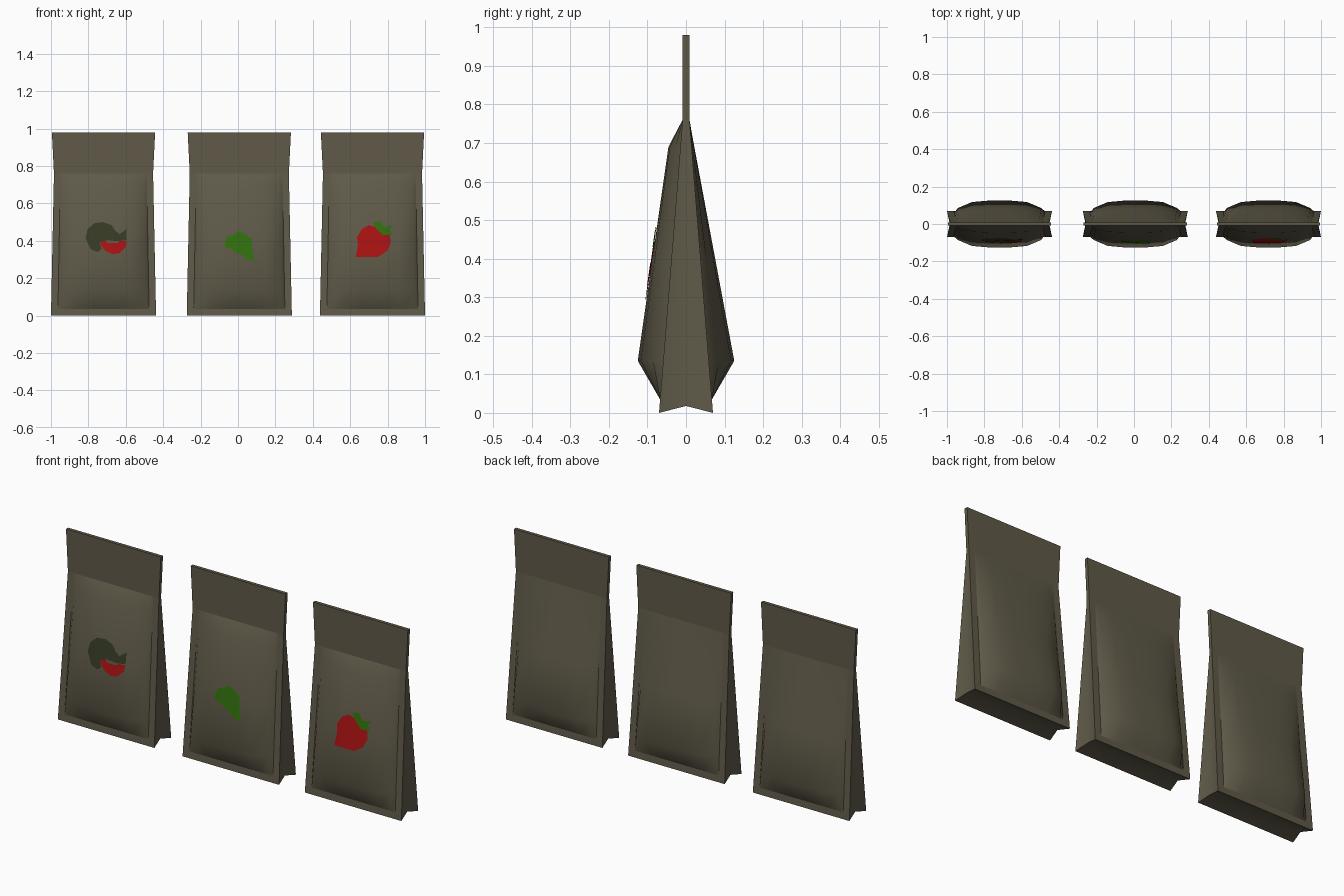
import bpy, bmesh

cube = bpy.data.objects.get("Cube")
if cube:
    bpy.data.objects.remove(cube, do_unlink=True)


def material(name, rgb):
    m = bpy.data.materials.new(name)
    m.use_nodes = True
    color = (*rgb, 1)
    m.diffuse_color = color
    bsdf = m.node_tree.nodes["Principled BSDF"]
    bsdf.inputs["Base Color"].default_value = color
    bsdf.inputs["Roughness"].default_value = 0.8
    return m


PAPER = material("olive paper", (0.115, 0.102, 0.066))
RED = material("fruit red", (0.40, 0.006, 0.006))
GREEN = material("leaf green", (0.03, 0.16, 0.004))
RIND = material("dark rind green", (0.037, 0.044, 0.018))


def interp(points, t):
    """Piecewise linear lookup."""
    for (a, va), (b, vb) in zip(points, points[1:]):
        if t <= b:
            return va + (vb - va) * max(0, t - a) / (b - a)
    return points[-1][1]


# Bag profiles along the height, and the pillow section across the width
ROWS = [0, 0.035, 0.135, 0.4, 0.69, 0.76, 0.98]
HALF_WIDTH = [(0, 0.281), (0.76, 0.265), (0.98, 0.276)]
HALF_DEPTH = [(0, 0.07), (0.76, 0.009), (0.98, 0.009)]
FRONT_BULGE = [(0.035, 0), (0.135, 0.066), (0.69, 0.031), (0.76, 0)]
BACK_BULGE = [(0.035, 0), (0.135, 0.066), (0.69, 0.007), (0.76, 0)]
SECTION = [(0, 1), (0.21, 1), (0.53, 0.88), (0.8, 0.4), (0.87, 0), (1, 0)]
STEPS = [0.21, 0.53, 0.8, 0.87, 1]
COLUMNS = [-u for u in reversed(STEPS)] + STEPS


def surface(u, z, bulge):
    return interp(HALF_DEPTH, z) + interp(bulge, z) * interp(SECTION, abs(u))


def finish(name, bm, mat, x):
    mesh = bpy.data.meshes.new(name)
    bm.to_mesh(mesh)
    bm.free()
    mesh.materials.append(mat)
    ob = bpy.data.objects.new(name, mesh)
    ob.location.x = x
    bpy.context.collection.objects.link(ob)
    return ob


def make_bag(name, x):
    bm = bmesh.new()
    rings = []
    for z in ROWS:
        w = interp(HALF_WIDTH, z)
        fold = w - 0.25 * (interp(HALF_DEPTH, z) - 0.009)
        fold_z = 0.018 if z == 0 else z
        ring = [(u * w, -surface(u, z, FRONT_BULGE), z) for u in COLUMNS]
        ring.append((fold, 0, fold_z))
        ring += [(u * w, surface(u, z, BACK_BULGE), z) for u in reversed(COLUMNS)]
        ring.append((-fold, 0, fold_z))
        rings.append([bm.verts.new(co) for co in ring])
    n = len(rings[0])
    for low, high in zip(rings, rings[1:]):
        for i in range(n):
            j = (i + 1) % n
            bm.faces.new((low[i], low[j], high[j], high[i]))
    # Sealed top edge and folded base
    side = len(COLUMNS)
    bm.faces.new(rings[-1])
    bm.faces.new([rings[0][-1]] + rings[0][:side + 1])
    bm.faces.new(rings[0][side:])
    bmesh.ops.recalc_face_normals(bm, faces=bm.faces)
    ob = finish(name, bm, PAPER, x)

    bpy.ops.object.select_all(action='DESELECT')
    ob.select_set(True)
    bpy.context.view_layer.objects.active = ob
    bpy.ops.object.shade_smooth_by_angle(angle=0.7)
    # Crisp crease around the pillow panels
    border = {1, side - 2, side + 2, 2 * side - 1}
    for e in ob.data.edges:
        (r1, c1), (r2, c2) = (divmod(v, n) for v in e.vertices)
        along = r1 == r2 and r1 in (1, 5)
        up = c1 == c2 and c1 in border and 1 <= min(r1, r2) and max(r1, r2) <= 5
        if along or up:
            e.use_edge_sharp = True


def make_print(name, x, mat, outline, lift=0.003):
    """Thin printed shape laid on the front panel, outline in hundredths."""
    bm = bmesh.new()
    face = bm.faces.new([bm.verts.new((px / 100, 0, pz / 100)) for px, pz in outline])
    face.normal_update()
    if face.normal.y > 0:
        face.normal_flip()
    bmesh.ops.triangulate(bm, faces=bm.faces[:])
    for u in COLUMNS:
        cut = u * interp(HALF_WIDTH, 0.4)
        bmesh.ops.bisect_plane(bm, geom=bm.verts[:] + bm.edges[:] + bm.faces[:],
                               plane_co=(cut, 0, 0), plane_no=(1, 0, 0))
    for v in bm.verts:
        u = v.co.x / interp(HALF_WIDTH, v.co.z)
        v.co.y = -surface(u, v.co.z, FRONT_BULGE) - lift
    finish(name, bm, mat, x)


# Three bags in a row
RIGHT, MIDDLE, LEFT = -0.719, 0.007, 0.719
make_bag("right_bag", RIGHT)
make_bag("middle_bag", MIDDLE)
make_bag("left_bag", LEFT)

# Melon with a cut slice
make_print("melon_rind", RIGHT, RIND, [
    (-9.6, 41.4), (-8.5, 46.3), (-4.8, 49.5), (0, 50), (4.3, 48.4),
    (6.5, 45.2), (8.6, 43.6), (12.4, 46.3), (12.4, 40.4), (7.5, 39.8),
    (1.7, 40.4), (-2.1, 38.8), (-1, 35.6), (-3.2, 34), (-6.9, 35.6)])
make_print("melon_slice", RIGHT, RED, [
    (-2.1, 38.4), (1.1, 40.4), (2.2, 38.8), (7.5, 38.8), (8.6, 39.8),
    (12.4, 39.8), (11.8, 36.6), (8.6, 33.4), (4.9, 32.9), (1.1, 34.5)], 0.004)

# Single leaf
make_print("leaf", MIDDLE, GREEN, [
    (-7.9, 38.8), (-6.3, 42.5), (-3.1, 43), (-0.4, 45.2), (3.3, 43.6),
    (6.5, 40.9), (7.1, 34.5), (8.1, 29.1), (3.9, 30.2), (1.2, 32.9),
    (-1.5, 33.4), (-4.7, 36.1), (-7.4, 36.1)])

# Strawberry with its leaves
make_print("strawberry", LEFT, RED, [
    (-8.9, 31.3), (-7.8, 37.7), (-8.3, 42), (-5.7, 46.3), (-1.9, 48.4),
    (1.8, 47.3), (5, 43.6), (9.3, 43), (9.8, 38.8), (7.7, 34.5),
    (2.9, 31.3), (-3.5, 31.3)])
make_print("strawberry_leaves", LEFT, GREEN, [
    (0.2, 50), (4, 50.5), (6.1, 47.3), (11.4, 48.4), (9.3, 46.3),
    (10.9, 43), (5.6, 43), (1.8, 46.8)], 0.004)
